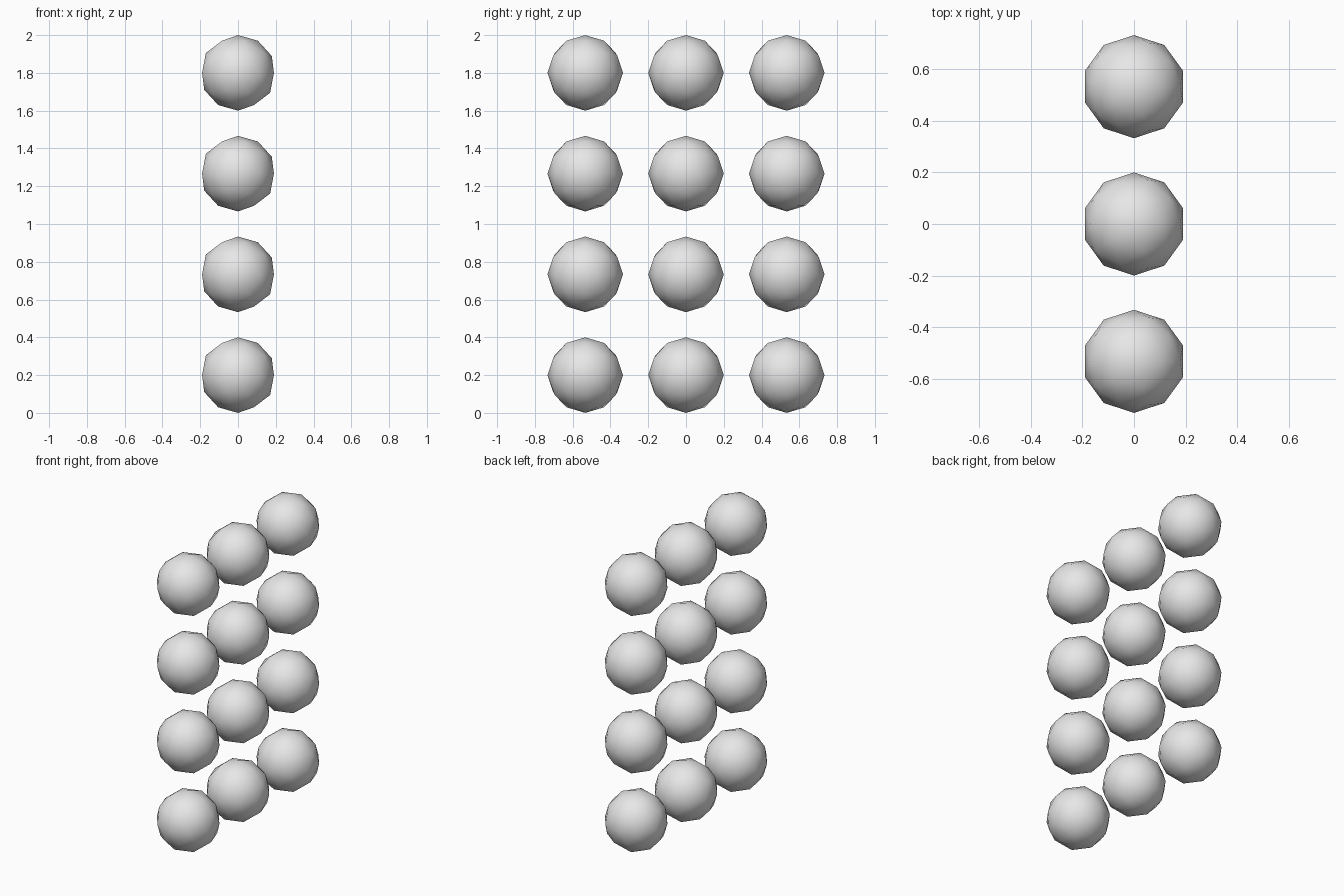
import bpy

# Remove the default cube
cube = bpy.data.objects.get("Cube")
if cube:
    bpy.data.objects.remove(cube, do_unlink=True)

RADIUS = 0.2
SPACING = 1.6 / 3
COLUMNS, ROWS = 3, 4

# Plain grey for every ball
grey = bpy.data.materials.new("light_grey")
grey.use_nodes = True
colour = (0.8, 0.8, 0.8, 1)
grey.diffuse_color = colour
grey.node_tree.nodes["Principled BSDF"].inputs["Base Color"].default_value = colour


def add_ball(name, y, z):
    """One smooth-shaded, low-poly ball."""
    bpy.ops.mesh.primitive_ico_sphere_add(
        subdivisions=2, radius=RADIUS, location=(0, y, z))
    ball = bpy.context.object
    ball.name = name
    ball.data.materials.append(grey)
    bpy.ops.object.shade_smooth()


# Upright grid of balls, one deep
for row in range(ROWS):
    for col in range(COLUMNS):
        add_ball(f"ball_row{row + 1}_column{col + 1}",
                 (col - (COLUMNS - 1) / 2) * SPACING,
                 RADIUS + row * SPACING)
